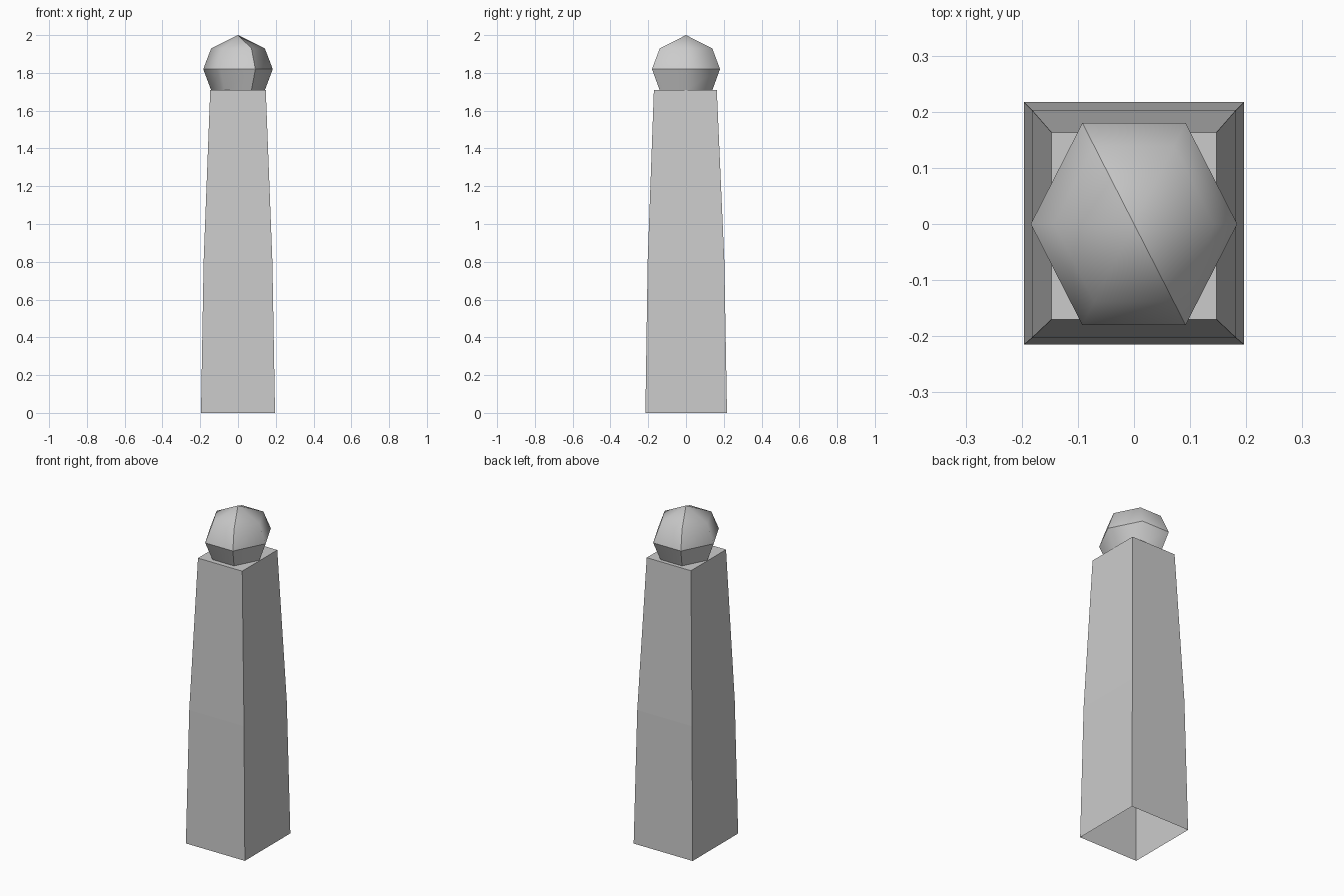
import bpy, bmesh, math

cube = bpy.data.objects.get("Cube")
if cube:
    bpy.data.objects.remove(cube, do_unlink=True)

stone = bpy.data.materials.new("light grey stone")
stone.use_nodes = True
grey = (0.6, 0.6, 0.6, 1)
stone.diffuse_color = grey
stone.node_tree.nodes["Principled BSDF"].inputs["Base Color"].default_value = grey


def bridge(bm, low, high):
    """Join two rings of equal length with quads."""
    n = len(low)
    for i in range(n):
        j = (i + 1) % n
        bm.faces.new((low[i], low[j], high[j], high[i]))


def finish(bm, name):
    mesh = bpy.data.meshes.new(name)
    bm.to_mesh(mesh)
    bm.free()
    mesh.materials.append(stone)
    obj = bpy.data.objects.new(name, mesh)
    bpy.context.collection.objects.link(obj)
    return obj


# Tapered post with an open base: z, half width, front y, back y
bm = bmesh.new()
rings = []
for z, x, front, back in ((0, 0.196, -0.215, 0.217),
                          (0.8, 0.182, -0.203, 0.203),
                          (1.71, 0.147, -0.170, 0.163)):
    rings.append([bm.verts.new(p) for p in
                  ((-x, front, z), (x, front, z), (x, back, z), (-x, back, z))])
for low, high in zip(rings, rings[1:]):
    bridge(bm, low, high)
bm.faces.new(rings[-1])
finish(bm, "post")

# Six-sided ball finial: z, radius, slightly stretched in depth
SIDES = 6
DEPTH = 1.13
bm = bmesh.new()
rings = []
for z, r in ((1.71, 0.143), (1.82, 0.184), (1.93, 0.142)):
    rings.append([bm.verts.new((r * math.cos(math.tau * i / SIDES),
                                r * DEPTH * math.sin(math.tau * i / SIDES), z))
                  for i in range(SIDES)])
for low, high in zip(rings, rings[1:]):
    bridge(bm, low, high)
tip = bm.verts.new((0, 0, 2))
for i in range(SIDES):
    bm.faces.new((rings[-1][i], rings[-1][(i + 1) % SIDES], tip))
for face in bm.faces:
    face.smooth = True

# Creases round the widest ring and down two opposite seams
seams = {v for ring in rings for v in (ring[2], ring[5])} | {tip}
for edge in bm.edges:
    on_seam = all(v in seams for v in edge.verts)
    on_widest = all(v in rings[1] for v in edge.verts)
    edge.smooth = not (on_seam or on_widest)
finish(bm, "ball_finial")
